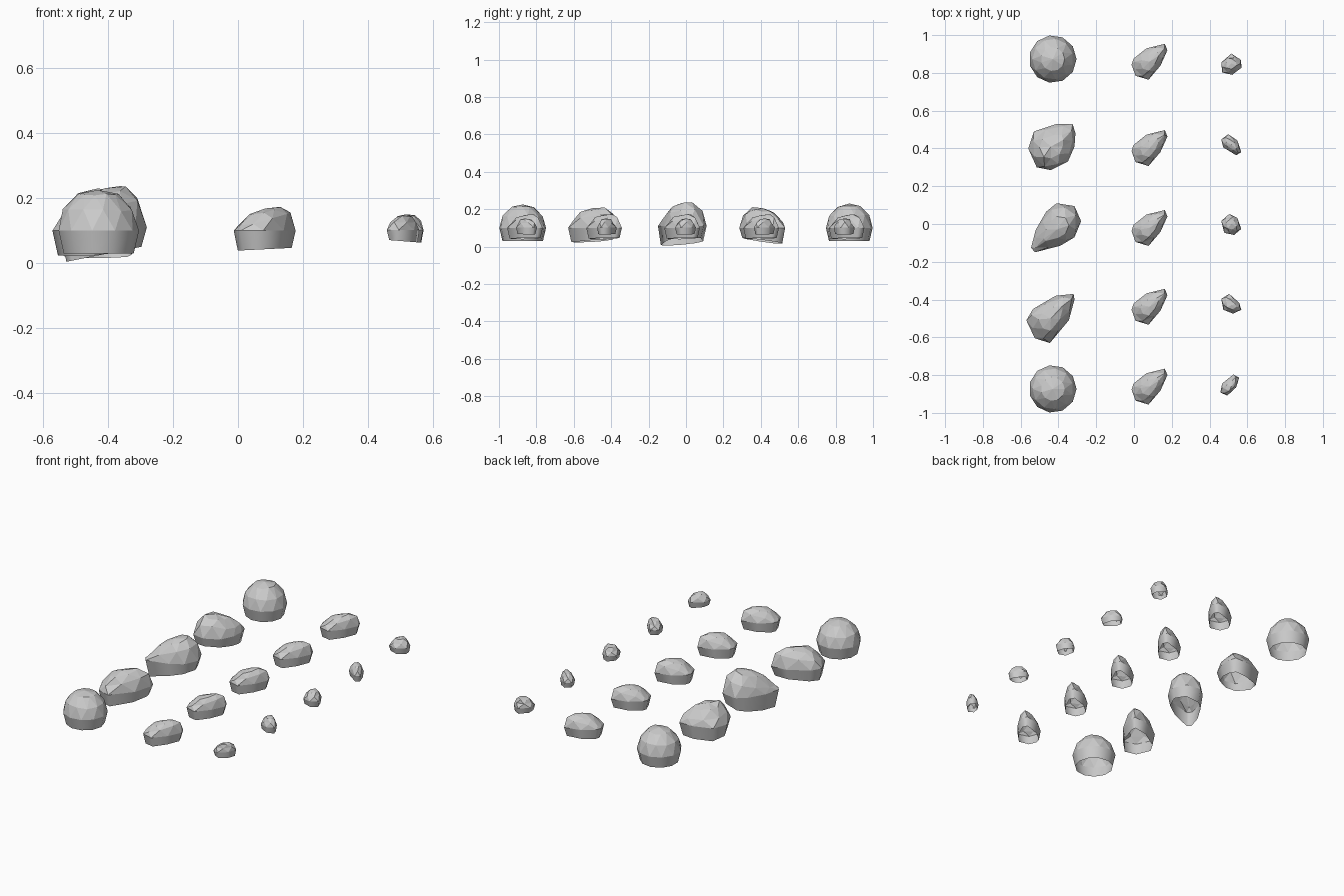
import bpy, math, random

if "Cube" in bpy.data.objects:
    bpy.data.objects.remove(bpy.data.objects["Cube"])

random.seed(4)


def rock(name, centre, outline, rim, belly, top, tilt=(0, 0), lift=(0, 0), jitter=0.004):
    """Open-bottomed low-poly dome. outline is in hundredths around the centre,
    tilt slopes the bottom rim, lift slopes the crown."""
    pts = sorted(((x / 100, y / 100) for x, y in outline),
                 key=lambda p: math.atan2(p[1], p[0]))
    n = len(pts)
    mids = [tuple((pts[i][k] + pts[(i + 1) % n][k]) * 0.515 for k in (0, 1))
            for i in range(n)]
    h = top - belly
    # (scale, height, outline set, slope)
    rings = [(0.87, rim, pts, tilt),
             (1.0, belly, pts, (0, 0)),
             (0.87, belly + h * 0.5, mids, lift),
             (0.5, belly + h * 0.88, pts, lift)]
    verts, faces = [], []
    for k, (s, z, ring, slope) in enumerate(rings):
        for x, y in ring:
            x, y = x * s, y * s
            j = random.uniform(-jitter, jitter) if k > 1 else 0
            verts.append((centre[0] + x, centre[1] + y,
                          z + slope[0] * x + slope[1] * y + j))
    verts.append((centre[0], centre[1], top))
    for i in range(n):
        j = (i + 1) % n
        # side wall
        faces.append((i, j, n + j, n + i))
        # staggered shoulder and crown facets
        faces.append((n + i, n + j, 2 * n + i))
        faces.append((2 * n + i, n + j, 2 * n + j))
        faces.append((2 * n + i, 2 * n + j, 3 * n + j))
        faces.append((2 * n + i, 3 * n + j, 3 * n + i))
        faces.append((3 * n + i, 3 * n + j, 4 * n))
    me = bpy.data.meshes.new(name)
    me.from_pydata(verts, [], faces)
    me.update()
    # smooth walls, flat facets above
    for p in me.polygons:
        p.use_smooth = len(p.vertices) == 4
    ob = bpy.data.objects.new(name, me)
    bpy.context.collection.objects.link(ob)
    return ob


# large rocks: two round ones at the ends, three angular ones between
disc = [(12.6 * math.cos(i * math.tau / 11), 12.6 * math.sin(i * math.tau / 11))
        for i in range(11)]
rock("large_round_rock_back", (-0.43, 0.873), disc, 0.03, 0.10, 0.23)
rock("large_round_rock_front", (-0.43, -0.873), disc, 0.03, 0.10, 0.225)
rock("large_angular_rock_back", (-0.44, 0.41),
     [(3, 12), (11.5, 12), (13, 7), (12.5, 0), (9, -8), (0, -12.5), (-7.5, -11),
      (-12, -1), (-9, 8)], 0.03, 0.10, 0.205, (0.05, -0.15), (0, -0.15), 0.01)
rock("large_angular_rock_middle", (-0.41, -0.03),
     [(0, 14), (9.5, 12.5), (13, 4.5), (9.5, -4), (2, -8.5), (-11.5, -12),
      (-13.5, -9.5), (-11, 0), (-5.5, 9.5)], 0.028, 0.11, 0.23, (0.2, 0), (0.25, 0.1))
rock("large_angular_rock_front", (-0.44, -0.5),
     [(2.5, 12), (12, 13), (12.5, 10), (9.5, -1), (-0.5, -13), (-8.5, -10.5),
      (-13, -1), (-9.5, 5)], 0.03, 0.10, 0.205, (0.05, 0.05), (0.1, 0.1))

# medium rocks: five copies of one diagonal shape
oval = [(-1.7, 7), (8, 9.4), (9.4, 6), (5.7, -2.2), (-0.6, -9.6), (-7.5, -7.5),
        (-9.6, -1.7), (-8.6, 1.5)]
for i, y in enumerate((0.86, 0.403, -0.02, -0.437, -0.86)):
    rock(f"medium_rock_{i + 1}", (0.083, y), oval, 0.043, 0.10, 0.168,
         (0.05, 0), (0.22, 0.05), 0.002)

# small rocks
small = {
    0.85: [(0, 5.2), (5, 2), (5.5, -2.2), (0.5, -6), (-4.8, -4.8), (-5.3, 0.5)],
    0.42: [(-5.3, 2.8), (-1.7, 5.5), (3.2, 2.3), (5.3, -4), (2.6, -5.6), (-4.3, -1.4)],
    0.0: [(-5.3, 1.6), (-1.1, 5.3), (3.2, 3.2), (5.3, -2.6), (1.5, -5.8), (-3.7, -4.7)],
    -0.43: [(-5.3, 3.4), (-1.1, 6), (4.2, 1.3), (5.3, -2.4), (1, -4.5), (-4.2, -2.4)],
    -0.86: [(1.1, 6.3), (4.2, 4.7), (2.6, -0.5), (-2.1, -4.8), (-5.8, -3.2), (-4.8, 1.6)],
}
for i, (y, shape) in enumerate(small.items()):
    rock(f"small_rock_{i + 1}", (0.515, y), shape, 0.067, 0.102, 0.15,
         (-0.08, 0), (0.05, 0), 0.003)
